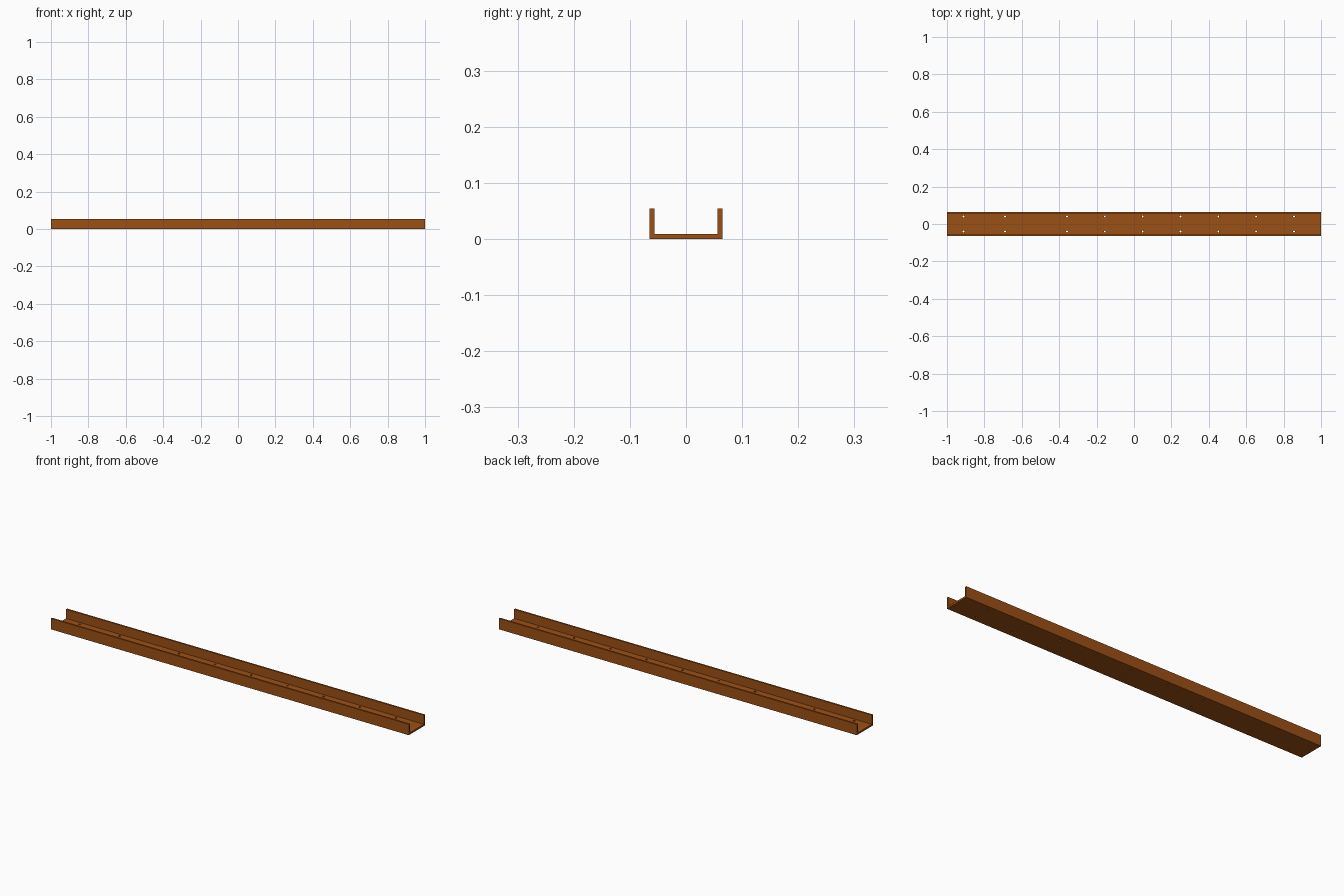
import bpy, bmesh
from mathutils import Matrix

if "Cube" in bpy.data.objects:
    bpy.data.objects.remove(bpy.data.objects["Cube"])

HALF_W, HEIGHT, WALL = 0.065, 0.055, 0.009
HOLE_X = [-0.912, -0.69] + [-0.358 + 0.2022 * i for i in range(7)]
HOLE_Y, HOLE_R = 0.04, 0.005


def make_object(name, bm):
    bmesh.ops.recalc_face_normals(bm, faces=bm.faces)
    mesh = bpy.data.meshes.new(name)
    bm.to_mesh(mesh)
    bm.free()
    obj = bpy.data.objects.new(name, mesh)
    bpy.context.collection.objects.link(obj)
    return obj


# U-shaped channel: profile swept along x
inner = HALF_W - WALL
half = [(HALF_W, 0), (HALF_W, HEIGHT), (inner, HEIGHT), (inner, WALL)]
profile = half + [(-y, z) for y, z in reversed(half)]
bm = bmesh.new()
face = bm.faces.new([bm.verts.new((-1, y, z)) for y, z in profile])
ext = bmesh.ops.extrude_face_region(bm, geom=[face], use_keep_orig=True)
moved = [v for v in ext["geom"] if isinstance(v, bmesh.types.BMVert)]
bmesh.ops.translate(bm, verts=moved, vec=(2, 0, 0))
channel = make_object("channel_rail", bm)

# Screw holes: two rows drilled through the floor
bm = bmesh.new()
for x in HOLE_X:
    for y in (-HOLE_Y, HOLE_Y):
        bmesh.ops.create_cone(bm, cap_ends=True, segments=16,
                              radius1=HOLE_R, radius2=HOLE_R, depth=0.03,
                              matrix=Matrix.Translation((x, y, WALL / 2)))
cutter = make_object("hole_cutter", bm)
cutter.hide_render = True

mod = channel.modifiers.new("holes", "BOOLEAN")
mod.operation = "DIFFERENCE"
mod.solver = "EXACT"
mod.object = cutter
bpy.context.view_layer.objects.active = channel
channel.select_set(True)
bpy.ops.object.modifier_apply(modifier=mod.name)
bpy.data.objects.remove(cutter)

# Rust-brown finish
mat = bpy.data.materials.new("rust_brown")
mat.diffuse_color = (0.33, 0.08, 0.008, 1)
mat.use_nodes = True
mat.node_tree.nodes["Principled BSDF"].inputs["Base Color"].default_value = mat.diffuse_color
channel.data.materials.clear()
channel.data.materials.append(mat)
